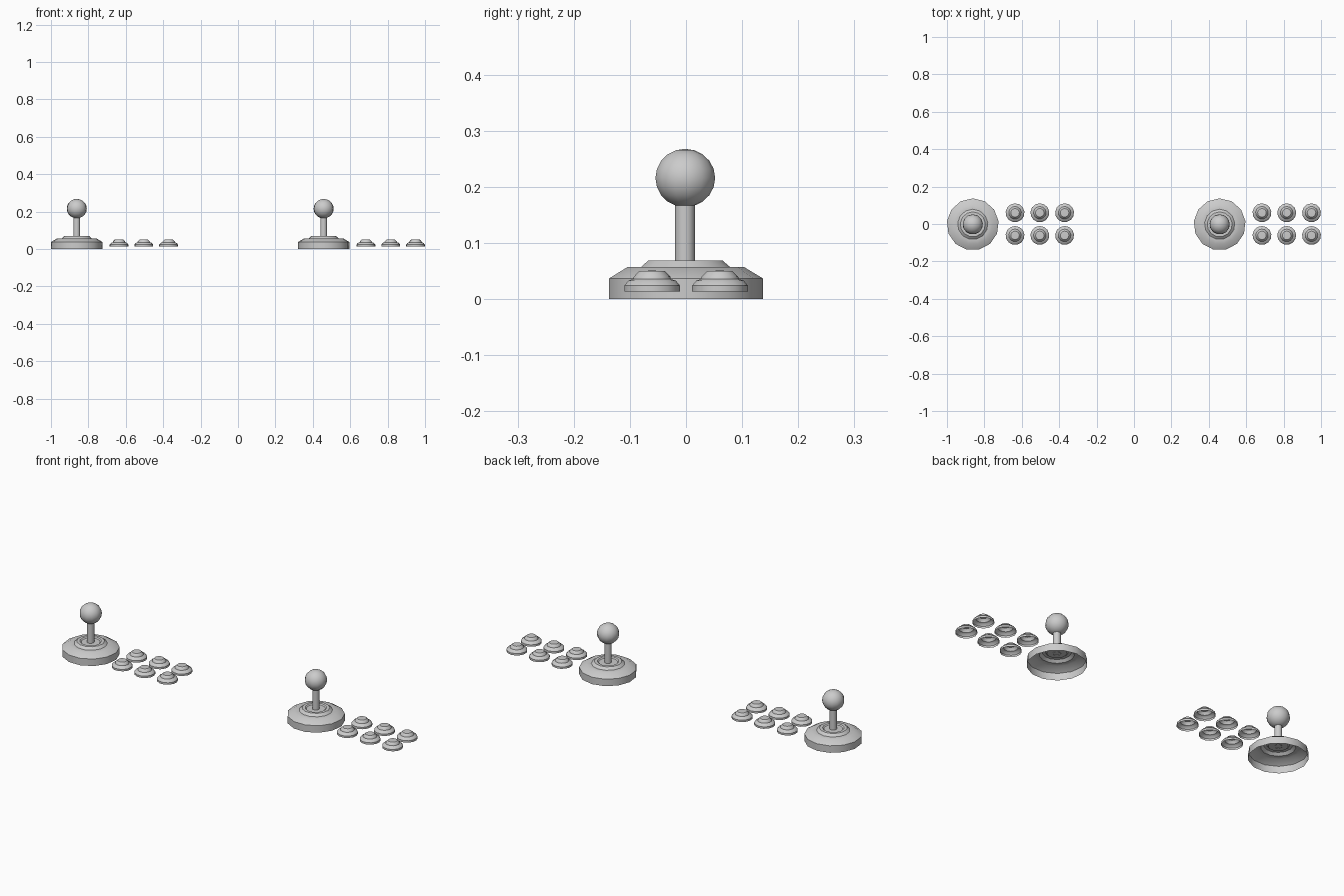
import bpy, bmesh, math

if "Cube" in bpy.data.objects:
    bpy.data.objects.remove(bpy.data.objects["Cube"])

SIDES = 13


def lathe(name, profile, loc, smooth=35):
    """Spin a (radius, height) profile around z; radius 0 closes to a point."""
    bm = bmesh.new()
    rings = []
    for r, z in profile:
        if r == 0:
            rings.append([bm.verts.new((0, 0, z))] * SIDES)
        else:
            rings.append([bm.verts.new((r * math.sin(2 * math.pi * i / SIDES),
                                        r * math.cos(2 * math.pi * i / SIDES), z))
                          for i in range(SIDES)])
    for low, high in zip(rings, rings[1:]):
        for i in range(SIDES):
            j = (i + 1) % SIDES
            corners = list(dict.fromkeys((low[i], high[i], high[j], low[j])))
            bm.faces.new(corners)
    bmesh.ops.recalc_face_normals(bm, faces=bm.faces)
    # open shells: make sure the outside faces outward
    bm.normal_update()
    if sum(f.normal.dot(f.calc_center_median()) for f in bm.faces) < 0:
        bmesh.ops.reverse_faces(bm, faces=bm.faces)
    me = bpy.data.meshes.new(name)
    bm.to_mesh(me)
    bm.free()
    ob = bpy.data.objects.new(name, me)
    bpy.context.collection.objects.link(ob)
    ob.location = loc
    bpy.ops.object.select_all(action='DESELECT')
    ob.select_set(True)
    bpy.context.view_layer.objects.active = ob
    bpy.ops.object.shade_smooth_by_angle(angle=math.radians(smooth))
    return ob


# Hollow dust-cover base with a raised collar around the stick
base = [(0.139, 0), (0.139, 0.037), (0.106, 0.057), (0.081, 0.057),
        (0.067, 0.069), (0.052, 0.069), (0.046, 0.064), (0, 0.064)]

# Shaft, and round knob with its top point closed
shaft = [(0.018, 0.062), (0.018, 0.175)]
R, C = 0.054, 0.216
knob = [(R * math.sin(math.pi * k / 10) if 0 < k < 10 else 0,
         C - 0.052 * math.cos(math.pi * k / 10)) for k in range(11)]

# Hollow button: flared rim with a plunger on top
rim = [(0.0505, 0.014), (0.0505, 0.024), (0.043, 0.033), (0.034, 0.036)]
plunger = [(0.034, 0.036), (0.033, 0.040), (0.023, 0.050), (0, 0.051)]

# Two identical player stations
for n, x in enumerate((-0.862, 0.458), 1):
    c = (x, -0.002, 0)
    lathe(f"stick_base_{n}", base, c)
    lathe(f"stick_shaft_{n}", shaft, c)
    lathe(f"stick_knob_{n}", knob, c)
    for col in range(3):
        for row, y in enumerate((-0.061, 0.06)):
            p = (x + 0.226 + 0.1325 * col, y, 0)
            lathe(f"button_rim_{n}_{row}_{col}", rim, p)
            lathe(f"button_plunger_{n}_{row}_{col}", plunger, p)
